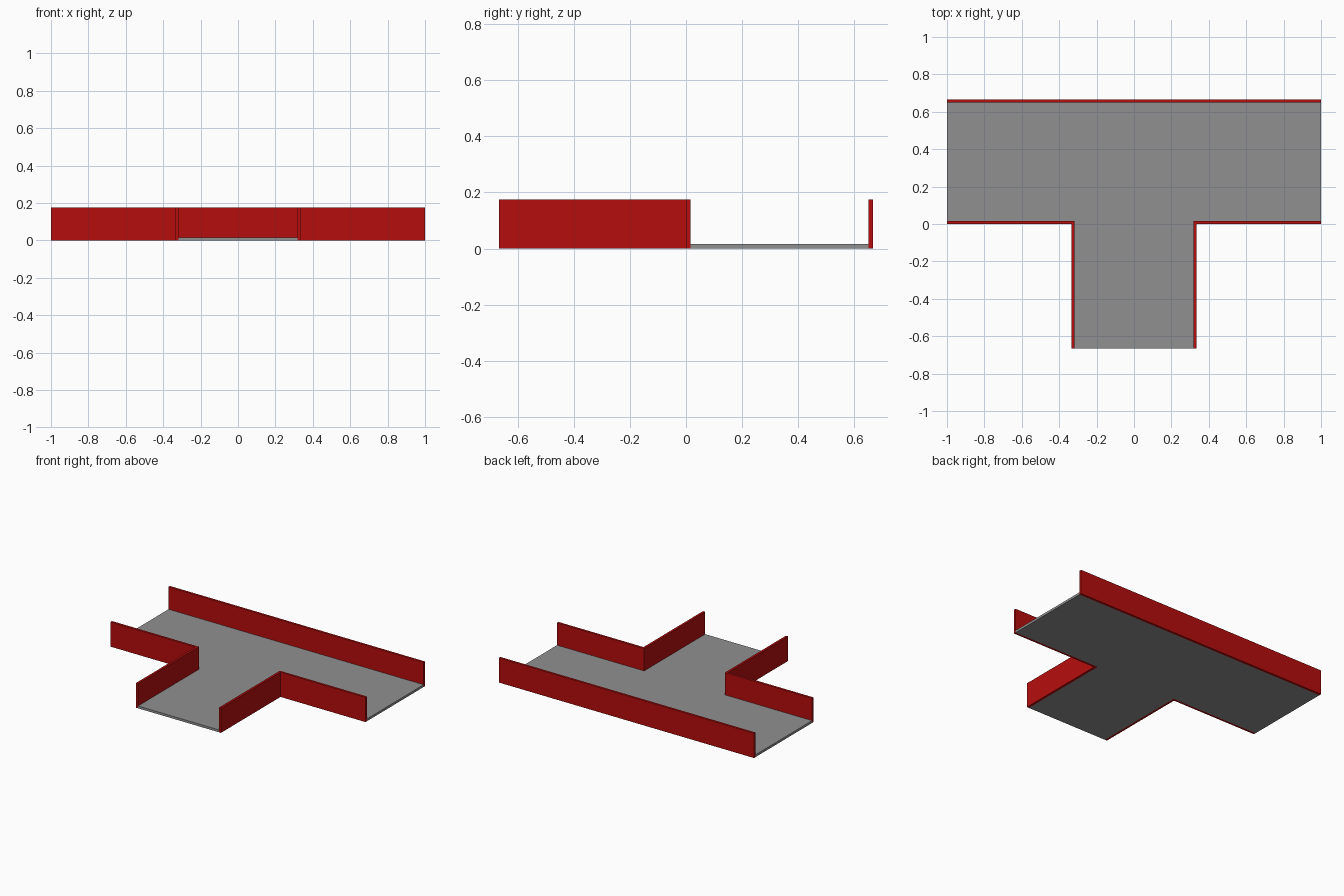
import bpy, bmesh

if "Cube" in bpy.data.objects:
    bpy.data.objects.remove(bpy.data.objects["Cube"])

W = 1 / 3        # half width of the corridor
L = 2 / 3        # half depth of the model
T = 0.0165       # wall and floor thickness
H = 0.175        # wall height


def material(name, colour):
    m = bpy.data.materials.new(name)
    m.diffuse_color = (*colour, 1)
    m.use_nodes = True
    m.node_tree.nodes["Principled BSDF"].inputs["Base Color"].default_value = m.diffuse_color
    return m


red = material("red_wall", (0.47, 0.004, 0.004))
grey = material("grey_floor", (0.28, 0.28, 0.28))


def extrude(name, outline, height, mat):
    """Prism standing on z = 0 from a counter-clockwise outline."""
    bm = bmesh.new()
    base = bm.faces.new([bm.verts.new((x, y, 0)) for x, y in outline])
    top = bmesh.ops.extrude_face_region(bm, geom=[base], use_keep_orig=True)["geom"]
    bmesh.ops.translate(bm, vec=(0, 0, height),
                        verts=[v for v in top if isinstance(v, bmesh.types.BMVert)])
    bmesh.ops.recalc_face_normals(bm, faces=bm.faces)
    mesh = bpy.data.meshes.new(name)
    bm.to_mesh(mesh)
    bm.free()
    mesh.materials.append(mat)
    obj = bpy.data.objects.new(name, mesh)
    bpy.context.collection.objects.link(obj)
    return obj


# T-shaped floor, fitted between the walls
i = W - T
extrude("floor", [(-1, T), (-i, T), (-i, -L), (i, -L),
                  (i, T), (1, T), (1, L - T), (-1, L - T)], T, grey)

# long back wall
extrude("back_wall", [(-1, L - T), (1, L - T), (1, L), (-1, L)], H, red)

# L-shaped corner walls lining the side branch
for name, s in (("left_corner_wall", -1), ("right_corner_wall", 1)):
    pts = [(i, -L), (W, -L), (W, 0), (1, 0), (1, T), (i, T)]
    extrude(name, [(s * x, y) for x, y in pts][::s], H, red)
